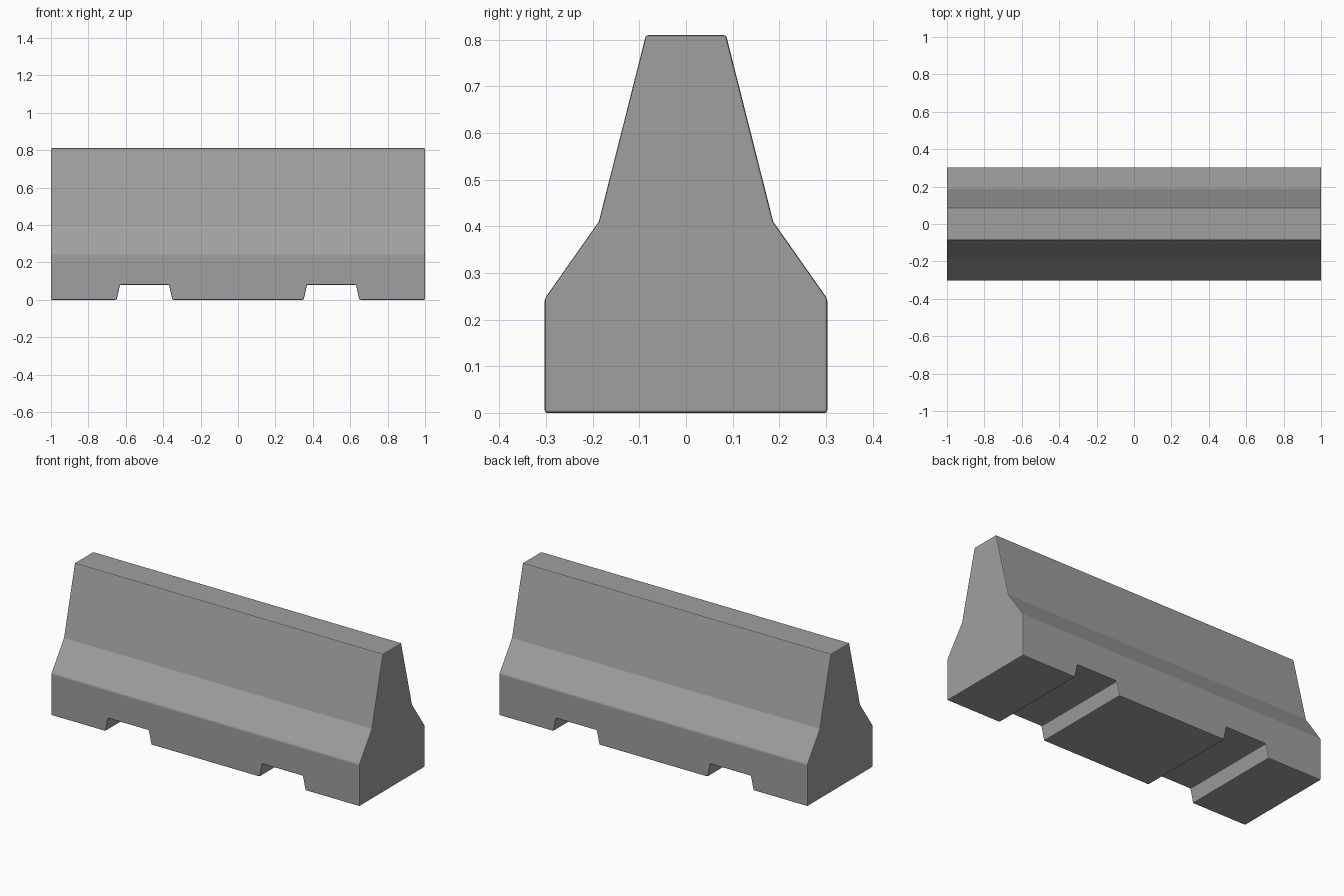
import bpy, bmesh

if "Cube" in bpy.data.objects:
    bpy.data.objects.remove(bpy.data.objects["Cube"])


def prism(name, profile, axis, half_length):
    """Extrude a 2D profile (u, z) along the x or y axis, centred on the origin."""
    bm = bmesh.new()
    if axis == 'x':
        pts = [(-half_length, u, z) for u, z in profile]
        step = (2 * half_length, 0, 0)
    else:
        pts = [(u, -half_length, z) for u, z in profile]
        step = (0, 2 * half_length, 0)
    face = bm.faces.new([bm.verts.new(p) for p in pts])
    ext = bmesh.ops.extrude_face_region(bm, geom=[face])
    verts = [v for v in ext['geom'] if isinstance(v, bmesh.types.BMVert)]
    bmesh.ops.translate(bm, verts=verts, vec=step)
    bmesh.ops.recalc_face_normals(bm, faces=bm.faces)
    mesh = bpy.data.meshes.new(name)
    bm.to_mesh(mesh)
    bm.free()
    obj = bpy.data.objects.new(name, mesh)
    bpy.context.collection.objects.link(obj)
    return obj


# concrete colour
concrete = bpy.data.materials.new("concrete grey")
concrete.diffuse_color = (0.35, 0.35, 0.35, 1)
concrete.use_nodes = True
concrete.node_tree.nodes["Principled BSDF"].inputs["Base Color"].default_value = concrete.diffuse_color

# barrier body: mirrored side profile swept along x
half = [(0.303, 0), (0.303, 0.245), (0.187, 0.41), (0.086, 0.81)]
profile = half + [(-y, z) for y, z in reversed(half)]
body = prism("barrier_body", profile, 'x', 1.0)
body.data.materials.append(concrete)

# two sloped forklift notches through the base
for side in (-1, 1):
    c = 0.5 * side
    notch = [(c - 0.158, -0.04), (c + 0.158, -0.04),
             (c + 0.131, 0.08), (c - 0.131, 0.08)]
    cutter = prism("notch_cutter", notch, 'y', 0.5)
    cutter.data.materials.append(concrete)
    cutter.hide_render = True
    cutter.hide_set(True)
    cut = body.modifiers.new("notch", 'BOOLEAN')
    cut.operation = 'DIFFERENCE'
    cut.solver = 'EXACT'
    cut.object = cutter

# slightly softened edges
bevel = body.modifiers.new("soft_edges", 'BEVEL')
bevel.width = 0.005
bevel.segments = 2
bevel.limit_method = 'ANGLE'
bevel.angle_limit = 0.6
